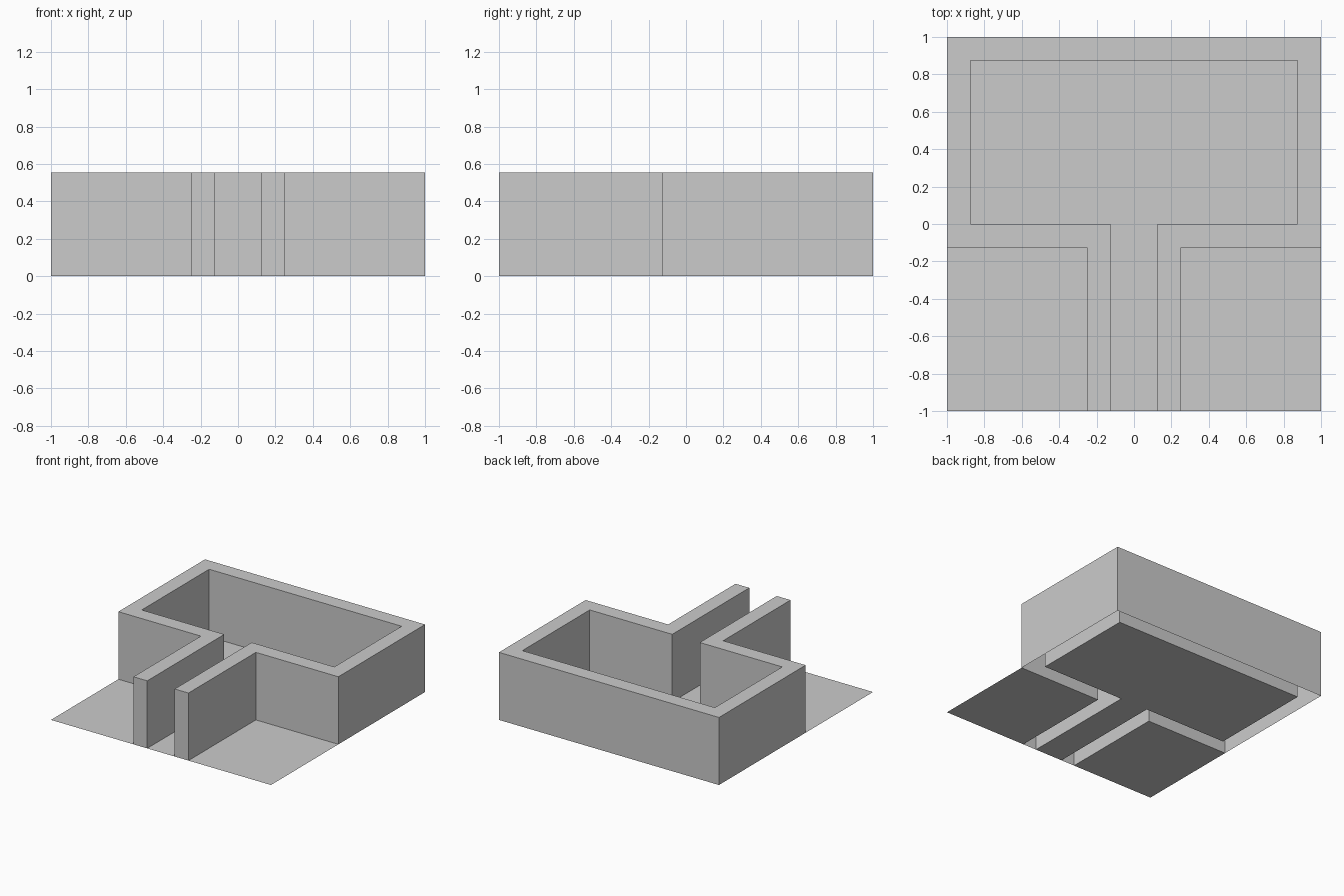
import bpy

if "Cube" in bpy.data.objects:
    bpy.data.objects.remove(bpy.data.objects["Cube"])

HEIGHT = 0.555

# Right half of the wall plan: inner and outer faces, front to back
INNER = [(.125, -1), (.125, 0), (.875, 0), (.875, .875), (0, .875)]
OUTER = [(.25, -1), (.25, -.125), (1, -.125), (1, 1), (0, 1)]


def mirrored(name, verts, faces):
    """Make an object from its right half and mirror it across x = 0."""
    mesh = bpy.data.meshes.new(name)
    mesh.from_pydata(verts, [], faces)
    obj = bpy.data.objects.new(name, mesh)
    bpy.context.collection.objects.link(obj)
    mod = obj.modifiers.new("Mirror", 'MIRROR')
    mod.use_clip = True
    return obj


def floor(name, outline):
    """Thin single-sided floor panel at ground level."""
    return mirrored(name, [(x, y, 0) for x, y in outline],
                    [tuple(range(len(outline)))])


# Walls: hollow shell with open underside
n = len(INNER)
verts = [(x, y, z) for z in (0, HEIGHT) for path in (INNER, OUTER) for x, y in path]
ib, ob, it, ot = (k * n for k in range(4))
faces = [(ib, ob, ot, it)]  # front end cap
for i in range(n - 1):
    j = i + 1
    faces.append((it + i, ot + i, ot + j, it + j))  # top
    faces.append((ib + j, ib + i, it + i, it + j))  # inner side
    faces.append((ob + i, ob + j, ot + j, ot + i))  # outer side
mirrored("walls", verts, faces)

# Floor of the room and its entrance passage
floor("room_floor", [(0, -1)] + INNER)

# Open ground on both sides of the passage
floor("outer_floor", [(.25, -1), (1, -1), (1, -.125), (.25, -.125)])
